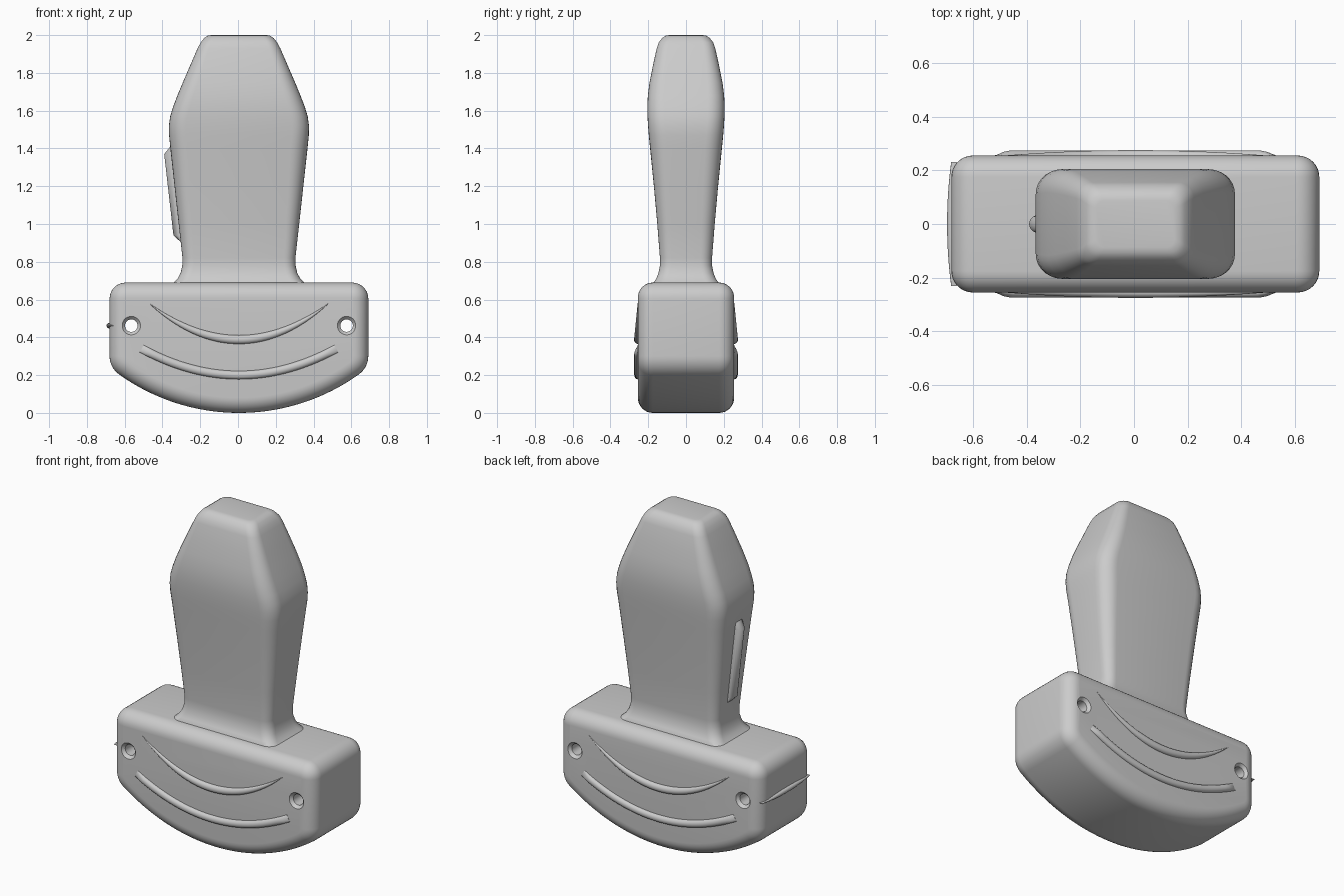
import bpy, bmesh
from math import sin, cos, pi, radians, sqrt, degrees, acos
from mathutils import Vector

if "Cube" in bpy.data.objects:
    bpy.data.objects.remove(bpy.data.objects["Cube"])

CX = 0.005  # centre of the body


def loft(name, rings, smooth=35):
    """Skin a list of closed rings and cap both ends."""
    bm = bmesh.new()
    rows = [[bm.verts.new(p) for p in ring] for ring in rings]
    n = len(rows[0])
    for a, b in zip(rows, rows[1:]):
        for i in range(n):
            j = (i + 1) % n
            bm.faces.new((a[i], a[j], b[j], b[i]))
    bm.faces.new(rows[0])
    bm.faces.new(rows[-1])
    bmesh.ops.recalc_face_normals(bm, faces=bm.faces)
    me = bpy.data.meshes.new(name)
    bm.to_mesh(me)
    bm.free()
    ob = bpy.data.objects.new(name, me)
    bpy.context.collection.objects.link(ob)
    shade(ob, smooth)
    return ob


def shade(ob, angle):
    bpy.ops.object.select_all(action='DESELECT')
    ob.select_set(True)
    bpy.context.view_layer.objects.active = ob
    bpy.ops.object.shade_smooth_by_angle(angle=radians(angle))


def arcs(specs, inset=0.0):
    """Points of a closed outline made of arcs: cx, cy, r, start, end, steps."""
    pts = []
    for cx, cy, r, a0, a1, n in specs:
        for i in range(n + 1):
            a = radians(a0 + (a1 - a0) * i / n)
            pts.append((cx + (r - inset) * cos(a), cy + (r - inset) * sin(a)))
    return pts


# base: flat top, rocker-shaped underside, rounded edges all round
R, RF, RT, HW, HY, E = 1.09, 0.12, 0.085, 0.685, 0.255, 0.08
fx = HW - RF
fz = R - sqrt((R - RF) ** 2 - fx ** 2)
fa = degrees(acos(fx / (R - RF)))
outline = [
    (HW - RT, 0.69 - RT, RT, 90, 0, 7),
    (fx, fz, RF, 0, -fa + 0.3, 7),
    (0, R, R, -fa - 0.3, fa - 179.7, 40),
    (-fx, fz, RF, fa - 180.3, -180, 7),
    (RT - HW, 0.69 - RT, RT, 180, 90, 7),
]
half = [(E * (1 - sin(a)), HY - E * (1 - cos(a)))
        for a in [i * pi / 16 for i in range(9)]]
steps = [(d, -y) for d, y in half] + [(d, y) for d, y in reversed(half)]
base = loft("base", [[(CX + x, y, z) for x, z in arcs(outline, d)] for d, y in steps])

# countersunk through holes
for s in (-1, 1):
    prof = [(0.052, -0.3), (0.049, -0.255), (0.033, -0.238),
            (0.033, 0.238), (0.049, 0.255), (0.052, 0.3)]
    cutter = loft("hole_cutter", [[(CX + s * 0.57 + r * cos(k * pi / 16), y,
                                    0.462 + r * sin(k * pi / 16))
                                   for k in range(32)] for r, y in prof])
    cutter.hide_render = True
    mod = base.modifiers.new("hole", 'BOOLEAN')
    mod.object, mod.operation, mod.solver = cutter, 'DIFFERENCE', 'EXACT'
    bpy.context.view_layer.objects.active = base
    bpy.ops.object.modifier_apply(modifier=mod.name)
    bpy.data.objects.remove(cutter)
shade(base, 35)

# handle: rounded rectangles, z / half width / half depth / corner radius
sections = [
    (0.66, 0.350, 0.175, 0.06), (0.69, 0.345, 0.172, 0.06), (0.71, 0.325, 0.158, 0.06),
    (0.74, 0.309, 0.146, 0.06), (0.78, 0.300, 0.138, 0.06), (0.82, 0.299, 0.138, 0.06),
    (1.00, 0.319, 0.152, 0.07), (1.20, 0.341, 0.170, 0.08), (1.40, 0.363, 0.190, 0.09),
    (1.47, 0.370, 0.197, 0.09), (1.52, 0.371, 0.201, 0.09), (1.57, 0.364, 0.204, 0.09),
    (1.62, 0.349, 0.205, 0.09), (1.68, 0.326, 0.202, 0.085), (1.75, 0.297, 0.193, 0.08),
    (1.84, 0.258, 0.175, 0.07), (1.93, 0.219, 0.155, 0.06), (1.96, 0.203, 0.145, 0.055),
    (1.985, 0.183, 0.125, 0.05), (1.997, 0.165, 0.107, 0.04), (2.0, 0.145, 0.087, 0.03),
]
rings = []
for z, hx, hy, r in sections:
    x, y = hx - r, hy - r
    box = [(x, y, r, 0, 90, 7), (-x, y, r, 90, 180, 7),
           (-x, -y, r, 180, 270, 7), (x, -y, r, 270, 360, 7)]
    rings.append([(CX + px, py, z) for px, py in arcs(box)])
loft("handle", rings)


def ridge(name, stations, out, smooth=50):
    """Half-round raised strip; each station: point, across, half width, height."""
    out = Vector(out)
    rings = []
    for p, across, w, h in stations:
        p, across = Vector(p), Vector(across).normalized()
        ring = [p + across * w * cos(k * pi / 10) + out * h * sin(k * pi / 10)
                for k in range(11)]
        ring += [p - across * w - out * 0.02, p + across * w - out * 0.02]
        rings.append(ring)
    return loft(name, rings, smooth)


# smile-shaped ridges on the front and back faces
for side, s in (("front", -1), ("back", 1)):
    crescent, band = [], []
    for i in range(41):
        t = -1 + i / 20
        x, taper = 0.475 * t, 1 - t * t
        crescent.append(((CX + x, s * HY, 0.388 + 0.192 * t * t),
                         (-0.8 * t, 0, 1), 0.001 + 0.022 * taper, 0.001 + 0.019 * taper))
        end = min(1, (1 - abs(t)) / 0.07)
        band.append(((CX + 0.515 * t, s * HY, 0.2 + 0.14 * t * t),
                     (-0.54 * t, 0, 1), 0.022, 0.001 + 0.018 * end))
    ridge(side + "_crescent", crescent, (0, s, 0))
    ridge(side + "_band", band, (0, s, 0))

# thin lens-shaped ridge on the left end of the base
ridge("side_marker", [((CX - HW, 0.23 * t, 0.462), (0, 0, 1),
                       0.001 + 0.014 * (1 - t * t), 0.001 + 0.015 * (1 - t * t))
                      for t in [-1 + i / 10 for i in range(21)]], (-1, 0, 0))

# orientation rib on the left edge of the handle
ridge("handle_rib", [((-0.302 - 0.055 * t, 0, 0.905 + 0.505 * t), (0, 1, 0), 0.034, h)
                     for t, h in ((0, 0.002), (0.07, 0.036), (0.92, 0.038), (1, 0.002))],
      (-1, 0, 0))
